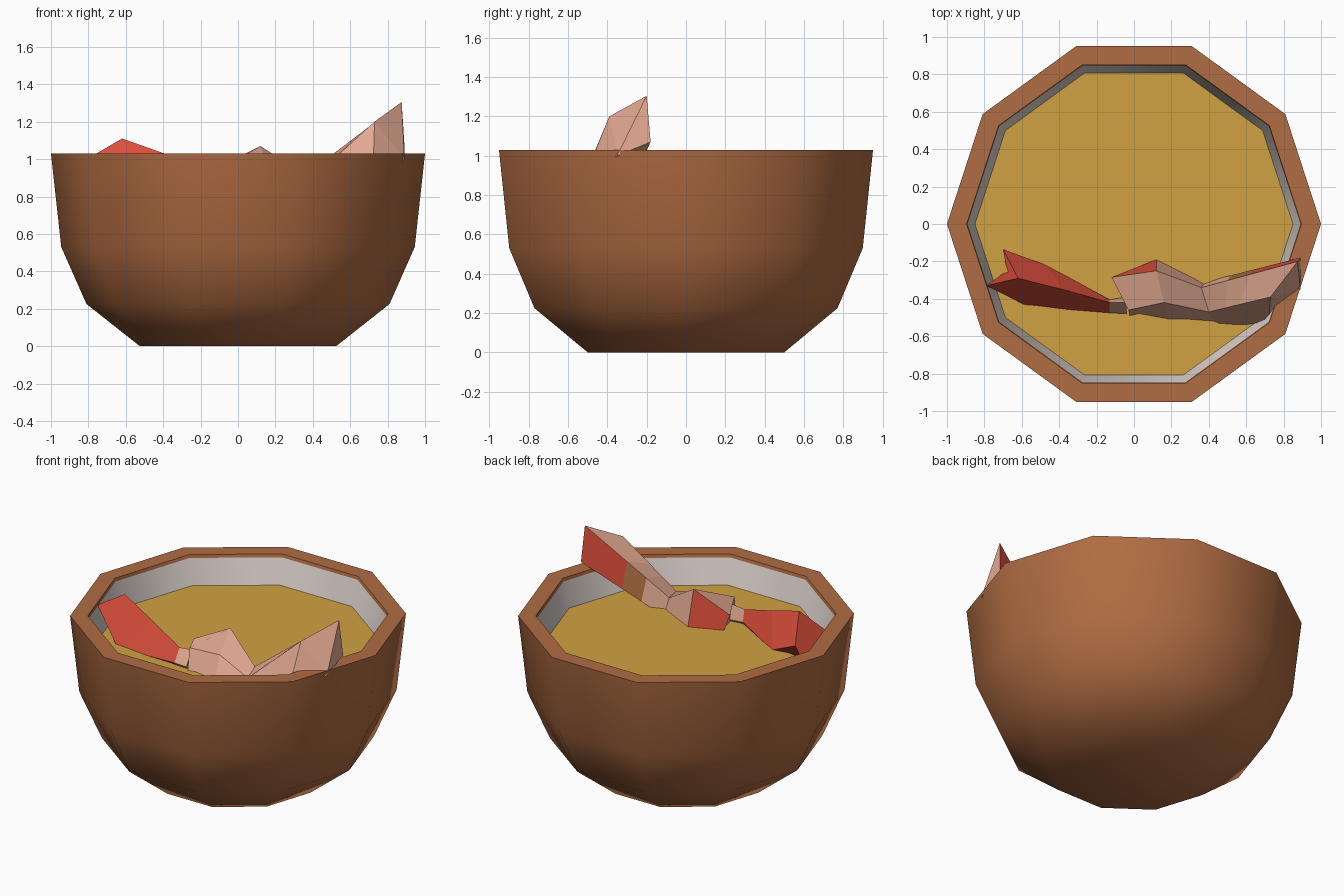
import bpy, bmesh, math
from mathutils import Vector

if "Cube" in bpy.data.objects:
    bpy.data.objects.remove(bpy.data.objects["Cube"])


def material(name, r, g, b):
    def lin(c):
        c /= 255
        return c / 12.92 if c <= 0.04045 else ((c + 0.055) / 1.055) ** 2.4
    m = bpy.data.materials.new(name)
    m.diffuse_color = (lin(r), lin(g), lin(b), 1)
    m.use_nodes = True
    m.node_tree.nodes["Principled BSDF"].inputs["Base Color"].default_value = m.diffuse_color
    return m


WOOD = material("brown wood", 176, 108, 66)
WHITE = material("white glaze", 226, 216, 210)
SOUP = material("golden soup", 208, 162, 66)
PINK = material("shrimp pink", 228, 170, 146)
RED = material("shrimp red", 220, 78, 60)
TAN = material("tan patch", 176, 112, 66)


def finish(name, bm, mats, smooth_angle=None):
    bmesh.ops.recalc_face_normals(bm, faces=bm.faces)
    me = bpy.data.meshes.new(name)
    bm.to_mesh(me)
    bm.free()
    for m in mats:
        me.materials.append(m)
    ob = bpy.data.objects.new(name, me)
    bpy.context.collection.objects.link(ob)
    if smooth_angle:
        bpy.ops.object.select_all(action='DESELECT')
        ob.select_set(True)
        bpy.context.view_layer.objects.active = ob
        bpy.ops.object.shade_smooth_by_angle(angle=math.radians(smooth_angle))
    return ob


def loft(name, sections, mats, pick, cap_start=0, cap_end=0, tip=None):
    """Skin rings of points; pick(i, j) gives the material of each side face."""
    bm = bmesh.new()
    rings = [[bm.verts.new(p) for p in s] for s in sections]
    n = len(rings[0])
    for i in range(len(rings) - 1):
        for j in range(n):
            k = (j + 1) % n
            f = bm.faces.new((rings[i][j], rings[i][k], rings[i + 1][k], rings[i + 1][j]))
            f.material_index = pick(i, j)
    bm.faces.new(rings[0]).material_index = cap_start
    if tip:
        t = bm.verts.new(tip)
        for j in range(n):
            bm.faces.new((rings[-1][j], rings[-1][(j + 1) % n], t)).material_index = cap_end
    else:
        bm.faces.new(rings[-1]).material_index = cap_end
    return finish(name, bm, mats)


def mix(a, b, t):
    return [Vector(p).lerp(Vector(q), t) for p, q in zip(a, b)]


# Bowl: ten-sided lathe, up the outside, over the rim, down to the soup
SIDES = 10
profile = [(0.525, 0), (0.81, 0.225), (0.945, 0.53), (1.0, 1.03),
           (0.895, 1.03), (0.89, 1.01), (0.85, 0.845)]
bm = bmesh.new()
rings = [[bm.verts.new((r * math.cos(math.tau * k / SIDES),
                        r * math.sin(math.tau * k / SIDES), z))
          for k in range(SIDES)] for r, z in profile]
for i in range(len(rings) - 1):
    for k in range(SIDES):
        m = (k + 1) % SIDES
        f = bm.faces.new((rings[i][k], rings[i][m], rings[i + 1][m], rings[i + 1][k]))
        f.material_index = 1 if i == 5 else 0
bm.faces.new(rings[0][::-1])
bm.faces.new(rings[-1]).material_index = 2
finish("soup_bowl", bm, [WOOD, WHITE, SOUP], 46)

# Shrimp tail: sections listed as top, back, bottom, front
tail = [
    [(-.62, -.29, 1.11), (-.70, -.135, .96), (-.68, -.25, .80), (-.79, -.33, 1.01)],
    [(-.38, -.35, 1.025), (-.47, -.22, .84), (-.45, -.34, .72), (-.57, -.44, .83)],
    [(-.13, -.42, .94), (-.13, -.405, .86), (-.13, -.44, .80), (-.13, -.475, .86)],
]
loft("shrimp_tail", tail, [RED], lambda i, j: 0)

# Narrow joint between tail and body
joint = [tail[2], [(-.04, -.42, .95), (-.04, -.39, .86), (-.04, -.44, .80), (-.04, -.48, .86)]]
loft("shrimp_joint", joint, [PINK], lambda i, j: 0)

# Shrimp body: sections listed as front top, back top, back bottom, front bottom
valley = [(.40, -.47, .90), (.36, -.34, .915), (.38, -.31, .80), (.45, -.56, .80)]
head = [(.73, -.39, 1.20), (.875, -.20, 1.305), (.89, -.18, 1.07), (.72, -.52, .88)]
body = [
    [(-.03, -.46, .98), (-.12, -.285, .95), (-.07, -.27, .80), (-.02, -.50, .80)],
    [(.16, -.42, .97), (.12, -.25, 1.07), (.12, -.19, .84), (.20, -.54, .80)],
    valley,
    mix(valley, head, .27),
    mix(valley, head, .5),
    head,
]
back_colours = {0: 1, 3: 2, 4: 1}
loft("shrimp_body", body, [PINK, RED, TAN],
     lambda i, j: back_colours.get(i, 0) if j == 1 else 0, tip=(.89, -.35, 1.0))
